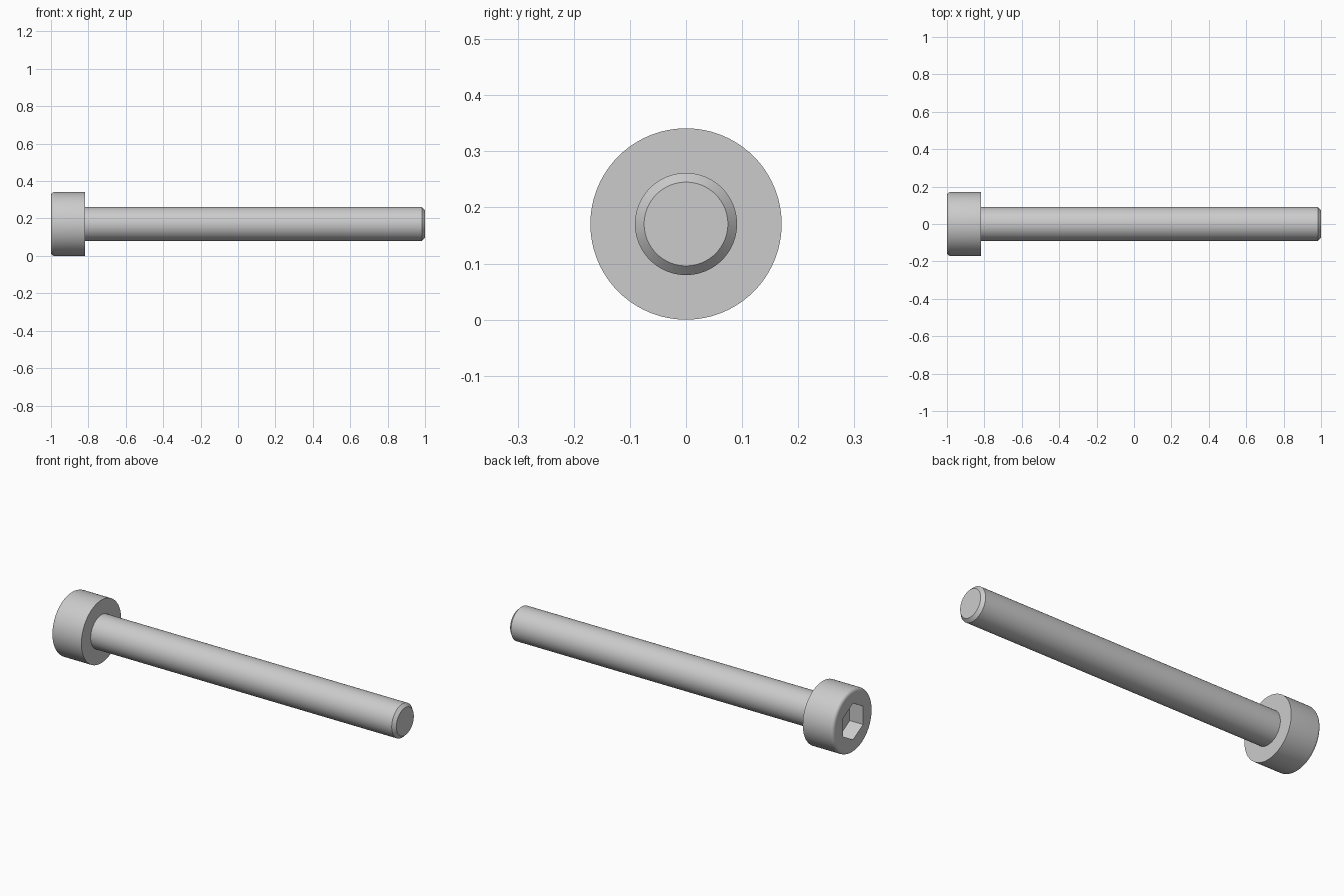
import bpy, bmesh
from math import sin, cos, pi

if "Cube" in bpy.data.objects:
    bpy.data.objects.remove(bpy.data.objects["Cube"])

SEGS = 96                      # multiple of 6 so the hex corners land on vertices
HEAD_R, SHAFT_R = 0.1705, 0.091
HEAD_X = -0.818                # underside of the head
FILLET, CHAMFER = 0.018, 0.0164
HEX_APOTHEM, HEX_DEPTH = 0.0855, 0.08


def hex_radius(a):
    # distance from centre to the hexagon outline, flats facing +y and -y
    local = (a + pi / 6) % (pi / 3) - pi / 6
    return HEX_APOTHEM / cos(local)


def ring(bm, x, r):
    # r is a number for a circle, or a function of angle
    verts = []
    for i in range(SEGS):
        a = 2 * pi * i / SEGS
        rad = r(a) if callable(r) else r
        verts.append(bm.verts.new((x, rad * cos(a), HEAD_R + rad * sin(a))))
    return verts


# Profile from socket floor, over the head, along the shaft, to the tip
profile = [(-1 + HEX_DEPTH, hex_radius), (-1, hex_radius)]
for k in range(9):
    t = pi / 2 * k / 8
    profile.append((-1 + FILLET * (1 - cos(t)), HEAD_R - FILLET * (1 - sin(t))))
profile += [(HEAD_X, HEAD_R), (HEAD_X, SHAFT_R),
            (1 - CHAMFER, SHAFT_R), (1, SHAFT_R - CHAMFER)]

bm = bmesh.new()
rings = [ring(bm, x, r) for x, r in profile]
for a, b in zip(rings, rings[1:]):
    for i in range(SEGS):
        j = (i + 1) % SEGS
        bm.faces.new((a[i], a[j], b[j], b[i]))

# Socket floor and flat tip
bm.faces.new(rings[0])
bm.faces.new(rings[-1])
bmesh.ops.recalc_face_normals(bm, faces=bm.faces)

mesh = bpy.data.meshes.new("socket_head_screw")
bm.to_mesh(mesh)
bm.free()
screw = bpy.data.objects.new("socket_head_screw", mesh)
bpy.context.collection.objects.link(screw)

# Smooth round surfaces, crisp edges
bpy.context.view_layer.objects.active = screw
screw.select_set(True)
bpy.ops.object.shade_smooth_by_angle(angle=pi / 6)
